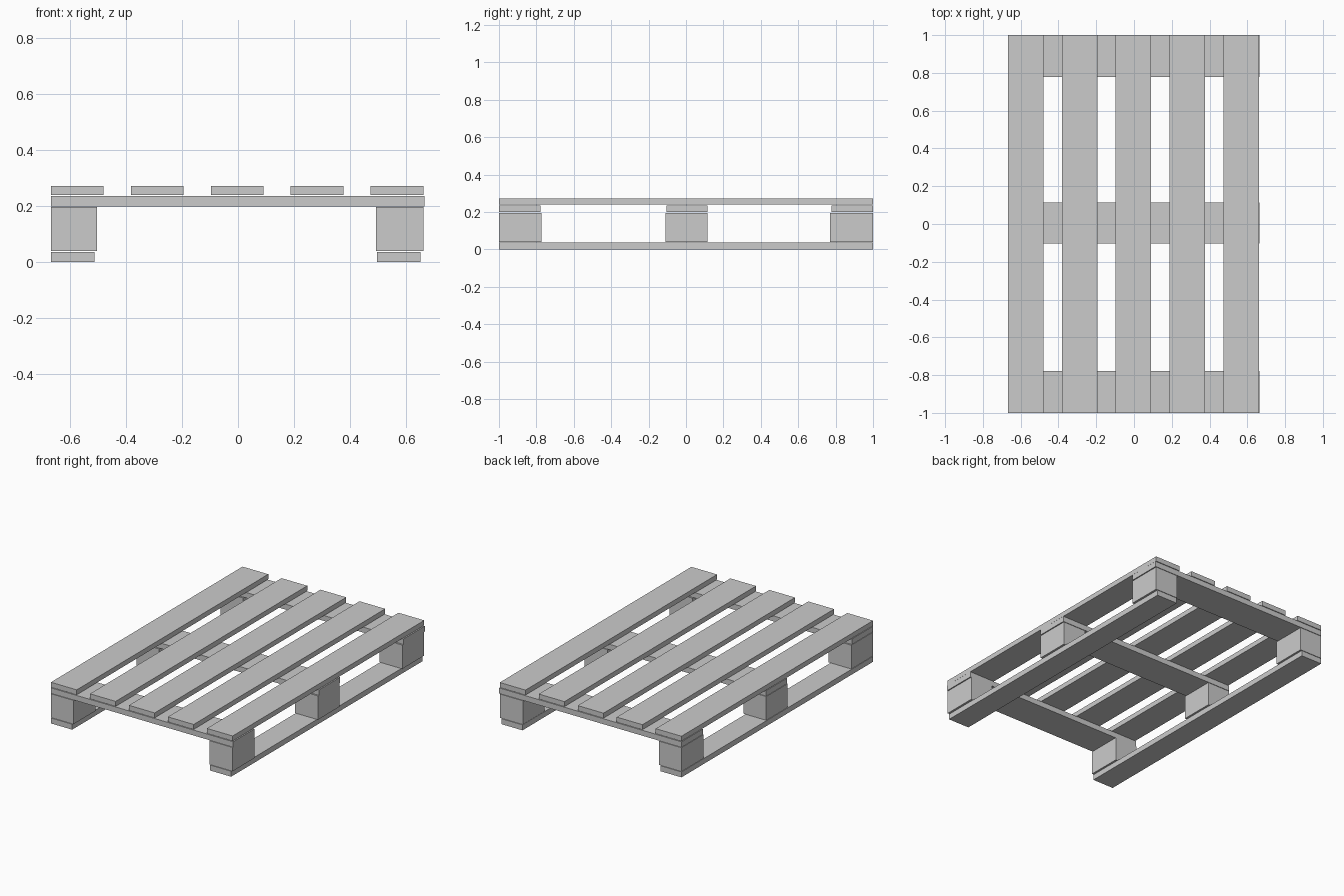
import bpy
import bmesh
from mathutils import Vector

if "Cube" in bpy.data.objects:
    bpy.data.objects.remove(bpy.data.objects["Cube"])

wood = bpy.data.materials.new("grey wood")
wood.diffuse_color = (0.6, 0.6, 0.6, 1)
wood.use_nodes = True
wood.node_tree.nodes["Principled BSDF"].inputs["Base Color"].default_value = wood.diffuse_color


def board(name, x, y, z):
    """Rectangular board spanning the (min, max) pairs x, y and z."""
    bm = bmesh.new()
    bmesh.ops.create_cube(bm, size=1)
    spans = (x, y, z)
    bmesh.ops.scale(bm, vec=Vector([b - a for a, b in spans]), verts=bm.verts)
    bmesh.ops.translate(bm, vec=Vector([(a + b) / 2 for a, b in spans]), verts=bm.verts)
    mesh = bpy.data.meshes.new(name)
    bm.to_mesh(mesh)
    bm.free()
    mesh.materials.append(wood)
    bpy.context.collection.objects.link(bpy.data.objects.new(name, mesh))


# Bottom runners
for side, x in (("left", (-0.667, -0.512)), ("right", (0.495, 0.65))):
    board(f"{side}_runner", x, (-1, 1), (0, 0.036))

# Rows of spacer blocks, each topped by a cross board
rows = (("front", (-1, -0.773), (-1, -0.778)),
        ("middle", (-0.109, 0.115), (-0.104, 0.115)),
        ("back", (0.771, 1), (0.777, 1)))
for row, block_y, cross_y in rows:
    board(f"{row}_left_block", (-0.667, -0.502), block_y, (0.039, 0.196))
    board(f"{row}_right_block", (0.493, 0.661), block_y, (0.039, 0.196))
    board(f"{row}_cross_board", (-0.667, 0.665), cross_y, (0.199, 0.235))

# Five deck slats
for i in range(5):
    x = -0.667 + i * 0.285
    board(f"deck_slat_{i + 1}", (x, x + 0.188), (-1, 1), (0.239, 0.272))
